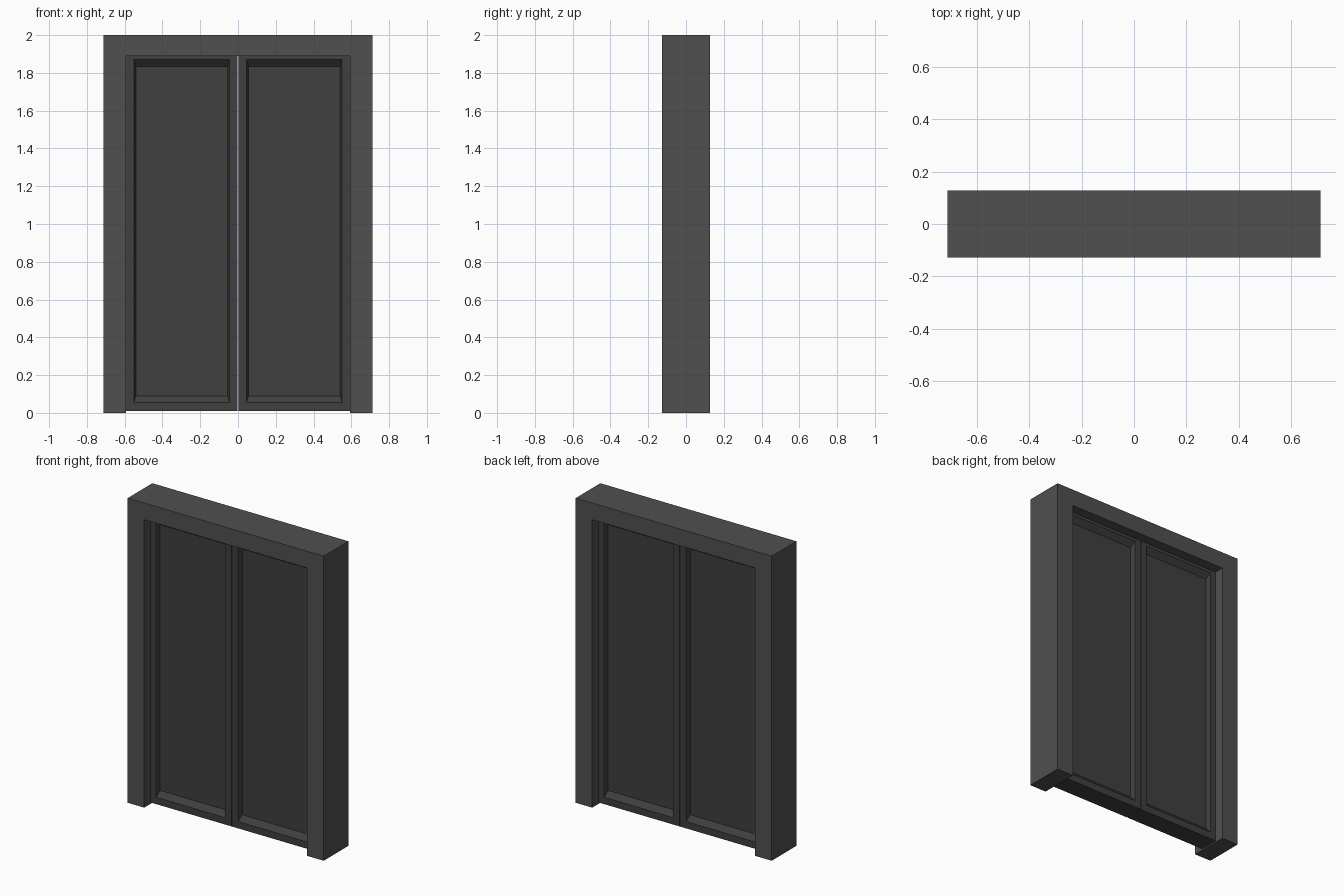
import bpy, bmesh

if "Cube" in bpy.data.objects:
    bpy.data.objects.remove(bpy.data.objects["Cube"])


def material(name, v):
    m = bpy.data.materials.new(name)
    m.diffuse_color = (v, v, v, 1)
    m.use_nodes = True
    m.node_tree.nodes["Principled BSDF"].inputs["Base Color"].default_value = m.diffuse_color
    return m


def finish(bm, name, mat):
    bmesh.ops.recalc_face_normals(bm, faces=bm.faces)
    me = bpy.data.meshes.new(name)
    bm.to_mesh(me)
    bm.free()
    me.materials.append(mat)
    ob = bpy.data.objects.new(name, me)
    bpy.context.collection.objects.link(ob)
    return ob


frame_mat = material("frame_grey", 0.08)
door_mat = material("door_grey", 0.05)

W, H, D = 0.712, 2.0, 0.128        # frame half width, height, half depth
OW, OH = 0.592, 1.89               # opening half width, height
GAP, SILL = 0.002, 0.01            # gap at the middle and under the doors
FACE, PANEL = 0.064, 0.034         # half depths of door face and sunk panel

# Door frame: U-shaped profile pushed through its depth
bm = bmesh.new()
outline = [(-W, 0), (-OW, 0), (-OW, OH), (OW, OH), (OW, 0), (W, 0), (W, H), (-W, H)]
face = bm.faces.new([bm.verts.new((x, -D, z)) for x, z in outline])
ext = bmesh.ops.extrude_face_region(bm, geom=[face])
for v in ext["geom"]:
    if isinstance(v, bmesh.types.BMVert):
        v.co.y = D
finish(bm, "door_frame", frame_mat)


def rect(x0, x1, z0, z1):
    return [(x0, z0), (x1, z0), (x1, z1), (x0, z1)]


def door_leaf(name, side):
    # Leaf with a sloped, sunk panel on both faces, built from nested rings
    bm = bmesh.new()
    outer = rect(GAP, OW, SILL, OH)
    lip = rect(0.045, 0.551, 0.055, 1.87)
    inner = rect(0.055, 0.541, 0.09, 1.835)
    edges = []
    for s in (-1, 1):
        rings = [[bm.verts.new((side * x, s * y, z)) for x, z in pts]
                 for pts, y in ((outer, FACE), (lip, FACE), (inner, PANEL))]
        for a, b in zip(rings, rings[1:]):
            for i in range(4):
                j = (i + 1) % 4
                bm.faces.new((a[i], a[j], b[j], b[i]))
        bm.faces.new(rings[-1])
        edges.append(rings[0])
    # Leaf edges joining front and back
    for i in range(4):
        j = (i + 1) % 4
        bm.faces.new((edges[0][i], edges[0][j], edges[1][j], edges[1][i]))
    finish(bm, name, door_mat)


door_leaf("left_door", -1)
door_leaf("right_door", 1)
